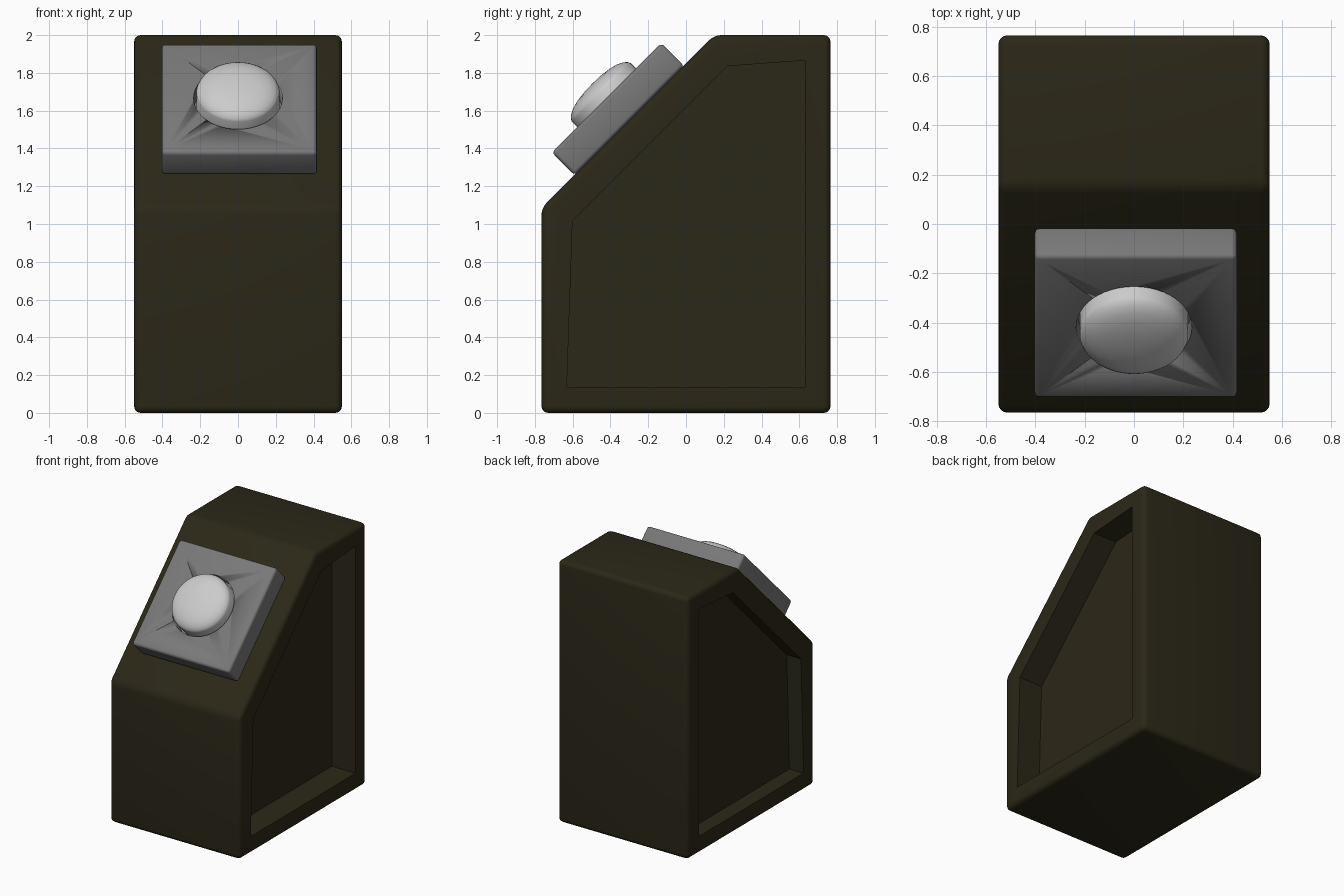
import bpy, bmesh, math
from mathutils import Matrix, Vector

if "Cube" in bpy.data.objects:
    bpy.data.objects.remove(bpy.data.objects["Cube"])

TILT = Matrix.Rotation(math.radians(45), 4, 'X')
FACE = Matrix.Translation((0, -0.42, 1.668)) @ TILT   # centre of the plate's outer face


def material(name, rgb):
    m = bpy.data.materials.new(name)
    m.diffuse_color = (*rgb, 1)
    m.use_nodes = True
    m.node_tree.nodes["Principled BSDF"].inputs["Base Color"].default_value = m.diffuse_color
    return m


def finish(name, bm, mat=None, matrix=None):
    bmesh.ops.recalc_face_normals(bm, faces=bm.faces)
    me = bpy.data.meshes.new(name)
    bm.to_mesh(me)
    bm.free()
    ob = bpy.data.objects.new(name, me)
    bpy.context.collection.objects.link(ob)
    if matrix:
        ob.matrix_world = matrix
    if mat:
        me.materials.append(mat)
    bpy.ops.object.select_all(action='DESELECT')
    ob.select_set(True)
    bpy.context.view_layer.objects.active = ob
    bpy.ops.object.shade_smooth_by_angle(angle=math.radians(30))
    return ob


def bevel_all(bm, width, segments):
    bmesh.ops.bevel(bm, geom=list(bm.edges), offset=width, segments=segments,
                    profile=0.5, affect='EDGES', clamp_overlap=True)


# Housing: bevelled wedge profile with a recessed panel on each side
R = 0.035
bm = bmesh.new()
profile = [(-0.765, 0), (0.765, 0), (0.765, 2), (0.15, 2), (-0.765, 1.085)]
face = bm.faces.new([bm.verts.new((-0.55, y, z)) for y, z in profile])
ext = bmesh.ops.extrude_face_region(bm, geom=[face], use_keep_orig=True)
bmesh.ops.translate(bm, vec=(1.1, 0, 0),
                    verts=[v for v in ext['geom'] if isinstance(v, bmesh.types.BMVert)])
bmesh.ops.recalc_face_normals(bm, faces=bm.faces)
bevel_all(bm, R, 4)
for side, depth in ((1, 0.2), (-1, 0.12)):
    bm.normal_update()
    panel = max((f for f in bm.faces if f.normal.x * side > 0.99),
                key=lambda f: f.calc_area())
    bmesh.ops.inset_individual(bm, faces=[panel], thickness=0.175 - R)
    bmesh.ops.inset_individual(bm, faces=[panel], thickness=0)
    bmesh.ops.translate(bm, vec=(-side * depth, 0, 0), verts=list(panel.verts))
finish("housing", bm, material("dark_olive", (0.024, 0.021, 0.009)))

# Button plate: rounded slab on the slope with a round socket
bm = bmesh.new()
bmesh.ops.create_cube(bm, size=1, matrix=Matrix.Translation((0.007, 0, -0.085))
                      @ Matrix.Diagonal((0.82, 0.82, 0.17, 1)))
bevel_all(bm, 0.02, 3)
plate = finish("button_plate", bm, material("mid_grey", (0.19, 0.19, 0.19)), FACE)

bm = bmesh.new()
bmesh.ops.create_cone(bm, cap_ends=True, segments=48, radius1=0.235, radius2=0.235,
                      depth=0.2)
cutter = finish("socket_cutter", bm, None, FACE)
cutter.hide_render = True
cut = plate.modifiers.new("socket", 'BOOLEAN')
cut.object = cutter
cut.operation = 'DIFFERENCE'
cut.solver = 'EXACT'
bpy.context.view_layer.objects.active = plate
bpy.ops.object.modifier_apply(modifier=cut.name)
bpy.data.objects.remove(cutter)

# Button: lathed cap with a shallow dome
bm = bmesh.new()
cap = [(0, -0.1), (0.22, -0.1), (0.22, 0.04), (0.213, 0.054), (0.195, 0.071),
       (0.165, 0.086), (0.12, 0.098), (0.06, 0.105), (0, 0.107)]
pts = [bm.verts.new((r, 0, h)) for r, h in cap]
edges = [bm.edges.new(p) for p in zip(pts, pts[1:])]
bmesh.ops.spin(bm, geom=pts + edges, cent=(0, 0, 0), axis=(0, 0, 1),
               angle=math.tau, steps=48, use_merge=True)
bmesh.ops.remove_doubles(bm, verts=bm.verts, dist=0.0005)
finish("button", bm, None, FACE)
